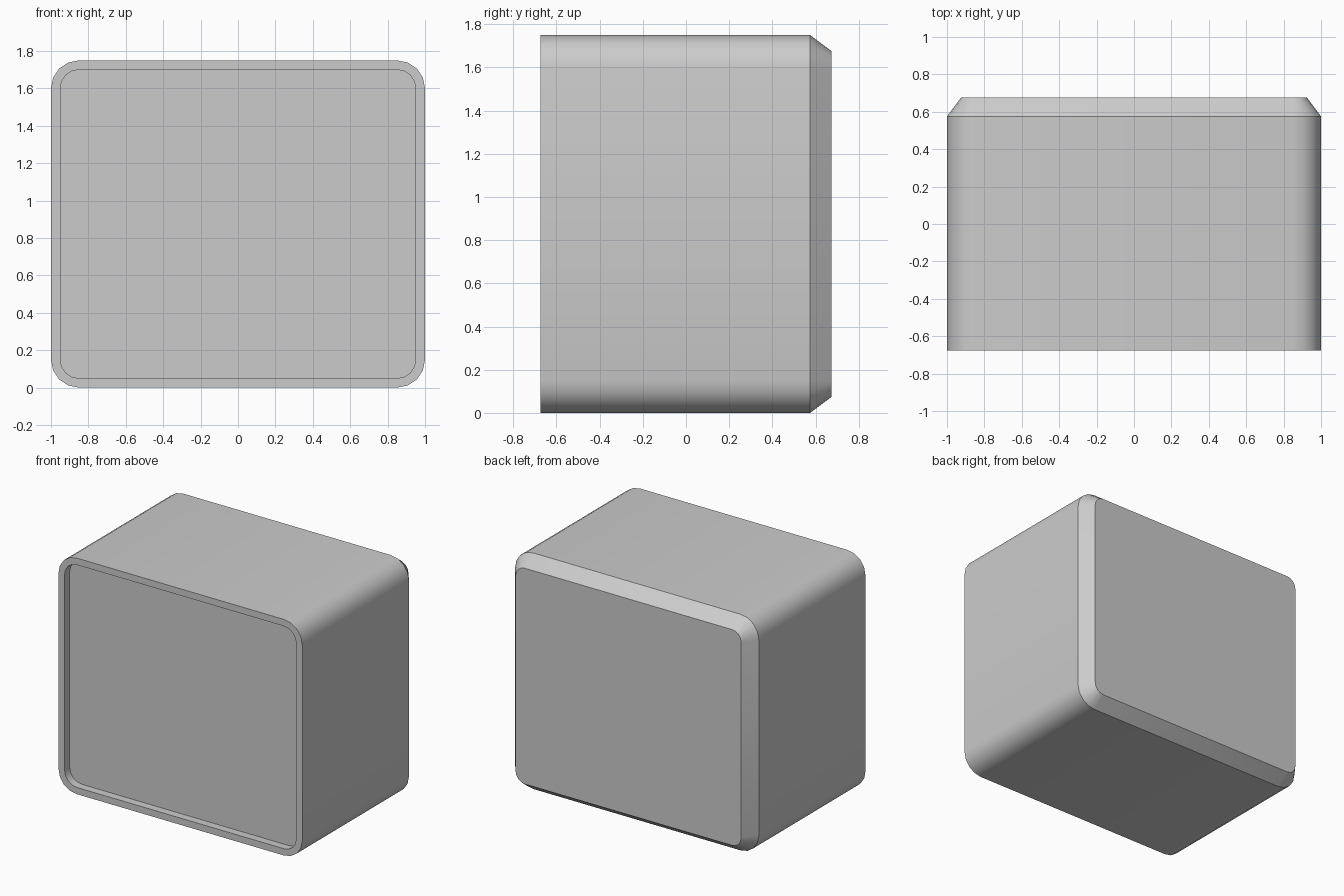
import bpy, bmesh, math

if "Cube" in bpy.data.objects:
    bpy.data.objects.remove(bpy.data.objects["Cube"])

WIDTH, HEIGHT, RADIUS, SEGMENTS = 2.0, 1.75, 0.15, 4


def rounded_ring(bm, y, inset):
    """Rounded rectangle in the xz plane, offset inward by inset."""
    r = RADIUS - inset
    cx, cz = WIDTH / 2 - RADIUS, HEIGHT / 2 - RADIUS
    ring = []
    for q, (sx, sz) in enumerate([(1, 1), (-1, 1), (-1, -1), (1, -1)]):
        for i in range(SEGMENTS + 1):
            a = math.pi / 2 * (q + i / SEGMENTS)
            ring.append(bm.verts.new((sx * cx + r * math.cos(a), y,
                                      HEIGHT / 2 + sz * cz + r * math.sin(a))))
    return ring


# Casing: recessed front panel, rim, straight body, chamfered back
bm = bmesh.new()
sections = [(-0.615, 0.05), (-0.675, 0.05), (-0.675, 0.0), (0.575, 0.0), (0.675, 0.075)]
rings = [rounded_ring(bm, y, inset) for y, inset in sections]
for a, b in zip(rings, rings[1:]):
    for i in range(len(a)):
        j = (i + 1) % len(a)
        bm.faces.new((a[i], a[j], b[j], b[i]))
bm.faces.new(rings[0])
bm.faces.new(rings[-1])
bmesh.ops.recalc_face_normals(bm, faces=bm.faces)

mesh = bpy.data.meshes.new("casing")
bm.to_mesh(mesh)
bm.free()
casing = bpy.data.objects.new("casing", mesh)
bpy.context.collection.objects.link(casing)
bpy.context.view_layer.objects.active = casing
casing.select_set(True)
bpy.ops.object.shade_smooth_by_angle(angle=math.radians(30))
